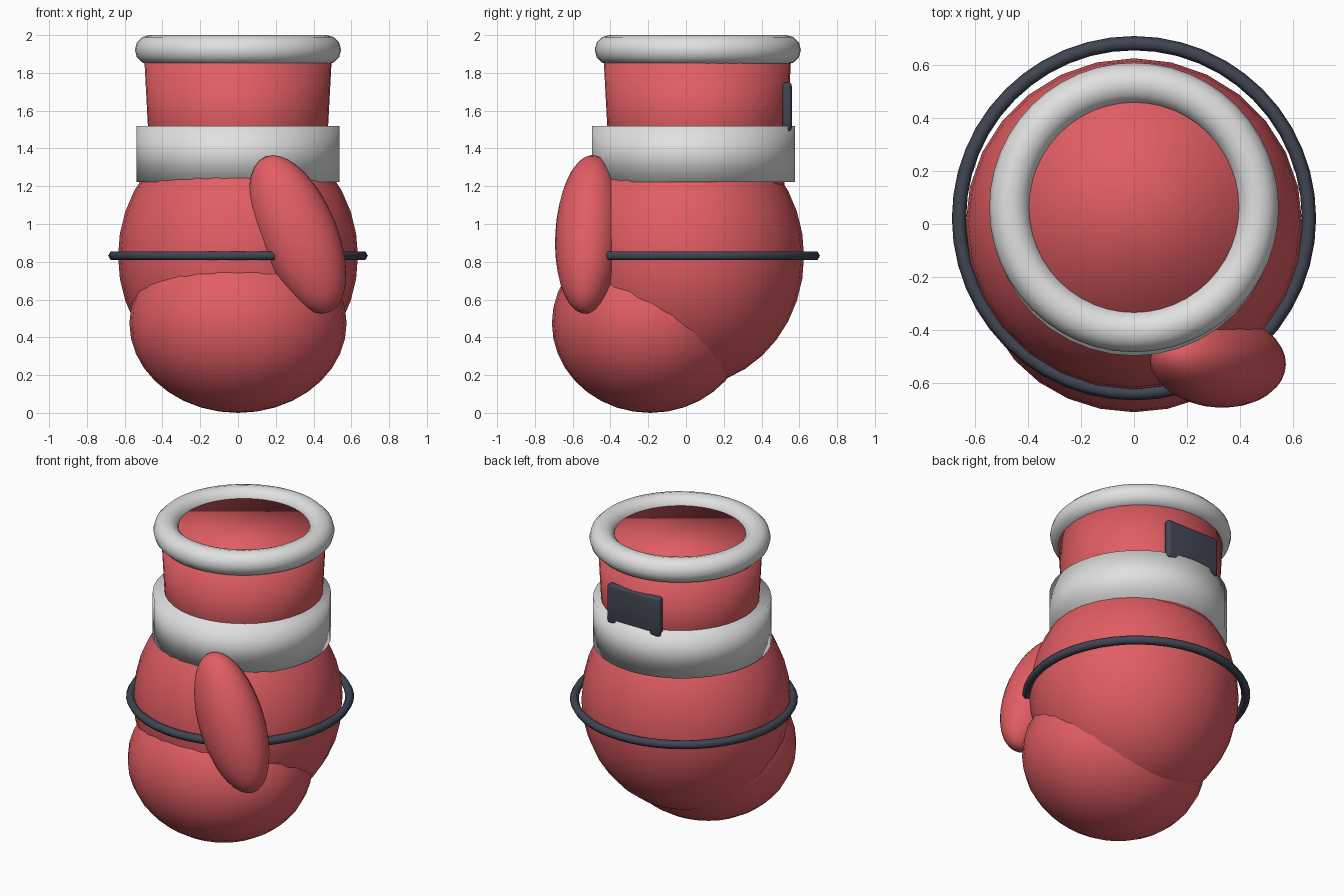
import bpy
from math import radians

if "Cube" in bpy.data.objects:
    bpy.data.objects.remove(bpy.data.objects["Cube"])


def material(name, rgb):
    m = bpy.data.materials.new(name)
    m.diffuse_color = (*rgb, 1)
    m.use_nodes = True
    m.node_tree.nodes["Principled BSDF"].inputs["Base Color"].default_value = m.diffuse_color
    return m


RED = material("red leather", (0.75, 0.11, 0.125))
WHITE = material("white trim", (0.75, 0.75, 0.75))
DARK = material("dark slate", (0.05, 0.06, 0.085))


def finish(name, mat):
    ob = bpy.context.object
    ob.name = name
    ob.data.materials.append(mat)
    bpy.ops.object.shade_smooth()
    return ob


def ellipsoid(name, loc, radii, mat, rot=(0, 0, 0)):
    bpy.ops.mesh.primitive_uv_sphere_add(
        segments=28, ring_count=18, radius=1, location=loc,
        rotation=[radians(a) for a in rot])
    bpy.context.object.scale = radii
    return finish(name, mat)


def drum(name, y, z0, z1, r0, r1, mat):
    bpy.ops.mesh.primitive_cone_add(
        vertices=40, radius1=r0, radius2=r1, depth=z1 - z0,
        location=(0, y, (z0 + z1) / 2))
    return finish(name, mat)


def ring(name, y, z, major, minor, sides, mat):
    bpy.ops.mesh.primitive_torus_add(
        major_segments=48, minor_segments=sides, major_radius=major,
        minor_radius=minor, location=(0, y, z))
    return finish(name, mat)


# padded fist and thumb
ellipsoid("palm_pad", (0, 0, 0.83), (0.635, 0.625, 0.69), RED)
ellipsoid("knuckle_pad", (0, -0.19, 0.475), (0.575, 0.52, 0.475), RED)
ellipsoid("thumb", (0.315, -0.515, 0.945), (0.21, 0.177, 0.446), RED, (-3, -22.4, 0))

# wrist sleeve, strap and rolled rim
drum("wrist_sleeve", 0.06, 1.20, 1.945, 0.46, 0.50, RED)
drum("wrist_strap", 0.04, 1.222, 1.52, 0.537, 0.537, WHITE)
ring("rolled_rim", 0.0625, 1.922, 0.468, 0.078, 12, WHITE)

# piping around the fist
ring("piping", 0.022, 0.832, 0.66, 0.027, 6, DARK)

# rounded tab on the back of the sleeve
bpy.ops.mesh.primitive_cube_add(size=1, location=(0, 0.535, 1.62))
tab = bpy.context.object
tab.scale = (0.39, 0.05, 0.26)
bpy.ops.object.transform_apply(location=False, rotation=False, scale=True)
finish("back_tab", DARK)
bevel = tab.modifiers.new("Bevel", "BEVEL")
bevel.width = 0.02
bevel.segments = 3
